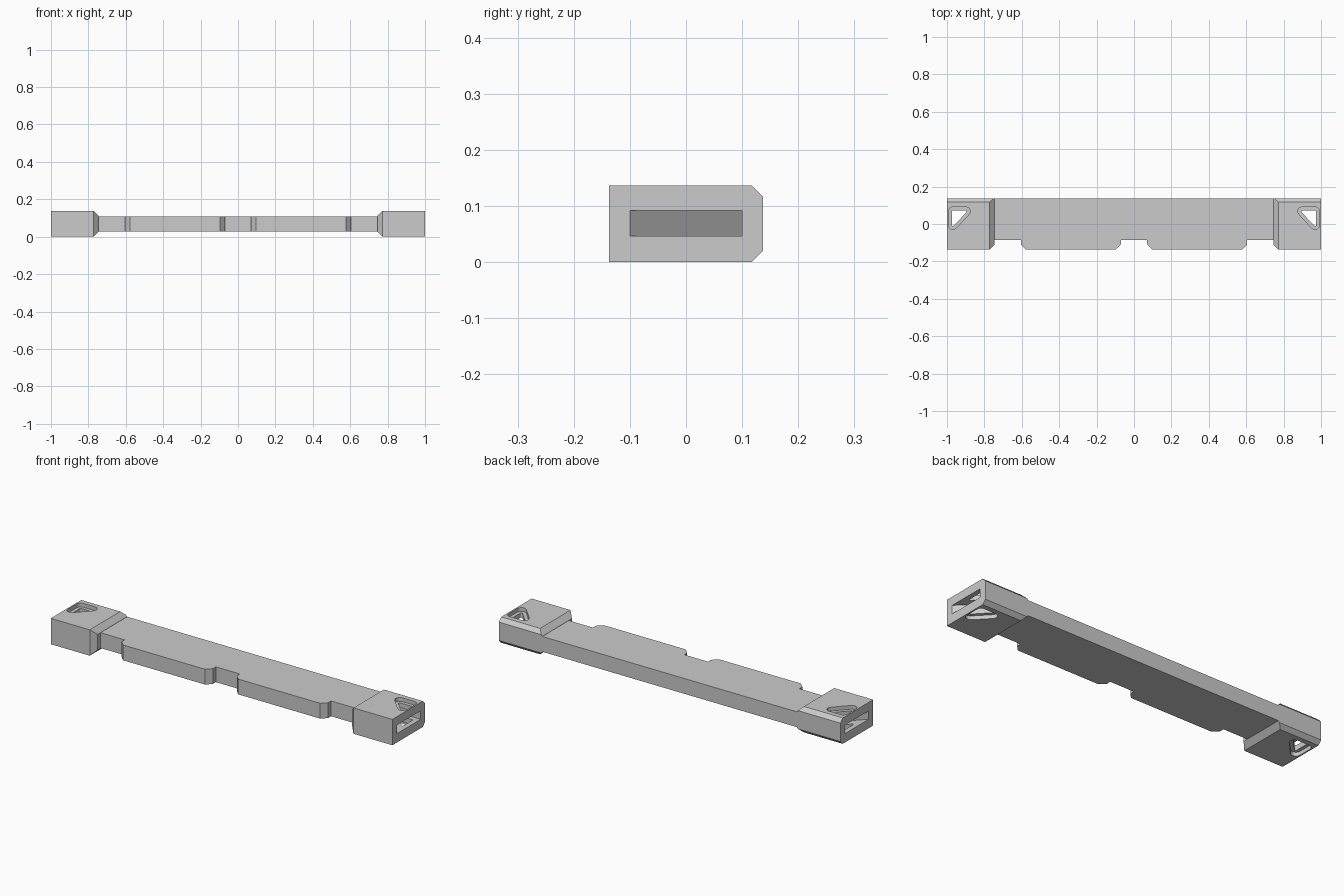
import bpy
import bmesh
from math import cos, sin, radians
from mathutils import Vector

default = bpy.data.objects.get("Cube")
if default:
    bpy.data.objects.remove(default, do_unlink=True)

GREY = (0.6, 0.6, 0.6, 1.0)
material = bpy.data.materials.new("plain grey")
material.use_nodes = True
material.diffuse_color = GREY
material.node_tree.nodes["Principled BSDF"].inputs["Base Color"].default_value = GREY

HALF = 0.137          # half depth, also the full height
HEIGHT = 0.137
BEVEL = 0.027         # slope at the inner end of each block


def finish(name, bm):
    bmesh.ops.recalc_face_normals(bm, faces=bm.faces[:])
    mesh = bpy.data.meshes.new(name)
    bm.to_mesh(mesh)
    bm.free()
    mesh.materials.append(material)
    obj = bpy.data.objects.new(name, mesh)
    bpy.context.collection.objects.link(obj)
    return obj


def prism(name, outline, low, high):
    """Extrude an outline in x and y between two heights."""
    bm = bmesh.new()
    face = bm.faces.new([bm.verts.new((x, y, low)) for x, y in outline])
    ext = bmesh.ops.extrude_face_region(bm, geom=[face])
    verts = [v for v in ext["geom"] if isinstance(v, bmesh.types.BMVert)]
    bmesh.ops.translate(bm, verts=verts, vec=(0, 0, high - low))
    return finish(name, bm)


def rounded_triangle(radius, steps=6):
    """Right triangle with round corners; each corner has its arc's angles."""
    corners = [((0.968, 0.067), 0, 90), ((0.900, 0.067), 90, 223),
               ((0.968, -0.005), 223, 360)]
    points = []
    for (x, y), start, end in corners:
        for i in range(steps + 1):
            a = radians(start + (end - start) * i / steps)
            points.append((x + radius * cos(a), y + radius * sin(a)))
    return points


def apply(obj, kind, **settings):
    mod = obj.modifiers.new(kind.title(), kind)
    for key, value in settings.items():
        setattr(mod, key, value)
    bpy.context.view_layer.objects.active = obj
    bpy.ops.object.modifier_apply(modifier=mod.name)


def cut(obj, cutter):
    apply(obj, "BOOLEAN", operation="DIFFERENCE", solver="EXACT", object=cutter)
    bpy.data.objects.remove(cutter, do_unlink=True)


# Long flat bar with two raised tabs along its front edge
right = [(0.07, -0.085), (0.07, -0.11), (0.097, -HALF), (0.577, -HALF),
         (0.604, -0.11), (0.604, -0.085), (0.752, -0.085), (0.752, HALF)]
outline = right + [(-x, y) for x, y in reversed(right)]
prism("long_bar", outline, 0.028, 0.109)

# End block: a box with its inner edges and rear edges sliced off
bm = bmesh.new()
bmesh.ops.create_cube(bm, size=1)
inner = 0.745
for v in bm.verts:
    v.co = (inner if v.co.x < 0 else 1, v.co.y * 2 * HALF, (v.co.z + 0.5) * HEIGHT)
slices = [((inner + BEVEL, 0, HEIGHT), (-1, 0, 1)),
          ((inner + BEVEL, 0, 0), (-1, 0, -1)),
          ((inner + BEVEL, -HALF, 0), (-1, -1, 0)),
          ((1, HALF - 0.02, HEIGHT), (0, 1, 1)),
          ((1, HALF - 0.02, 0), (0, 1, -1))]
for point, normal in slices:
    result = bmesh.ops.bisect_plane(bm, geom=bm.verts[:] + bm.edges[:] + bm.faces[:],
                                    plane_co=Vector(point), plane_no=Vector(normal),
                                    clear_outer=True)
    edges = [e for e in result["geom_cut"] if isinstance(e, bmesh.types.BMEdge)]
    bmesh.ops.contextual_create(bm, geom=edges)
blocks = finish("end_blocks", bm)

# Slot in the outer end, closed by a diagonal wall
cut(blocks, prism("slot_cutter", [(1.02, 0.1), (0.8, 0.1), (1.0, -0.1), (1.02, -0.1)],
                  0.047, 0.092))

# Triangular hole with a stepped recess above and below
cut(blocks, prism("hole_cutter", rounded_triangle(0.006), -0.05, 0.2))
for low, high in ((-0.05, 0.02), (HEIGHT - 0.02, 0.2)):
    cut(blocks, prism("recess_cutter", rounded_triangle(0.024), low, high))

# Repeat the block on the other end
apply(blocks, "MIRROR", use_axis=(True, False, False), use_mirror_merge=False)
